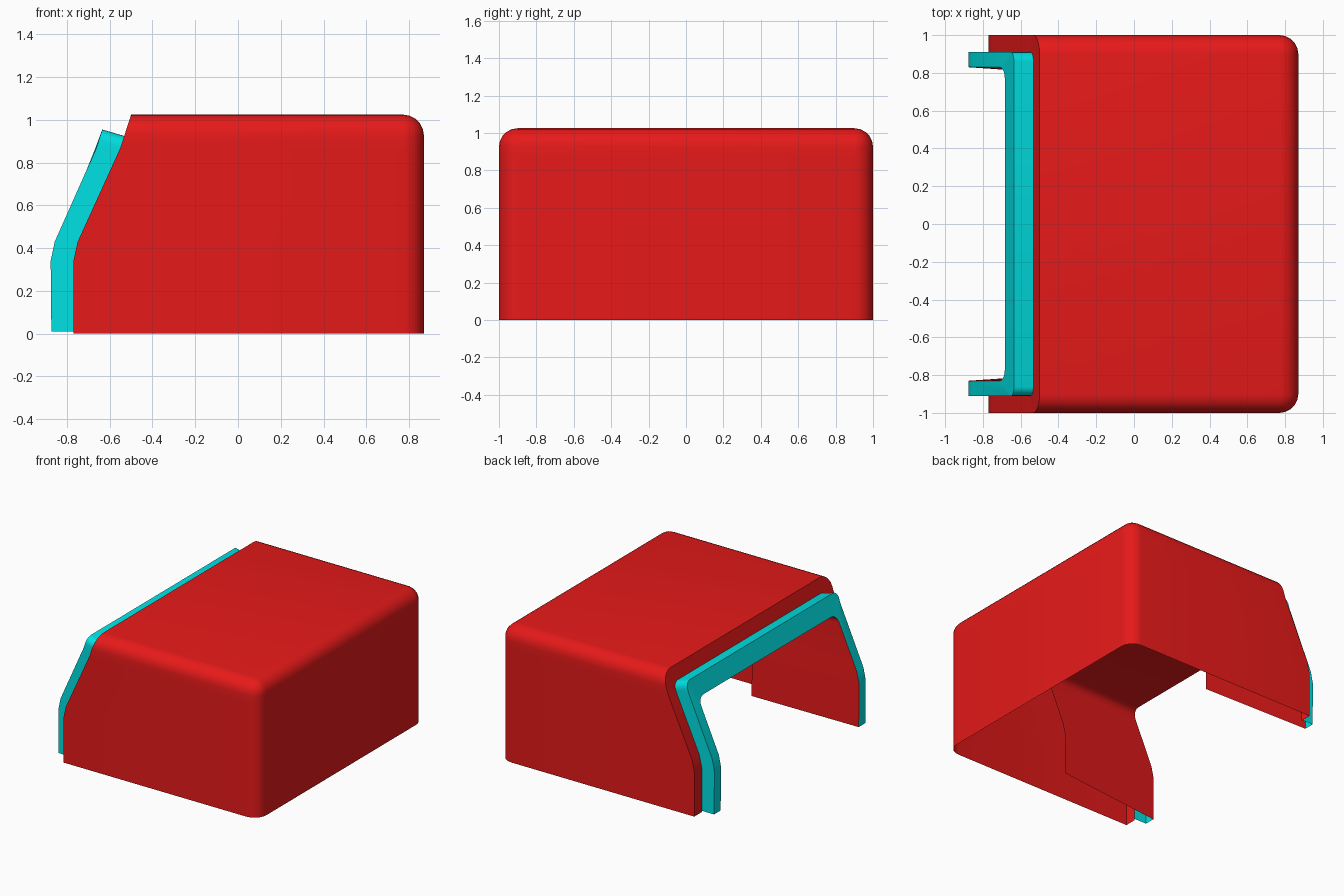
import bpy, bmesh
from math import sin, cos, pi

if "Cube" in bpy.data.objects:
    bpy.data.objects.remove(bpy.data.objects["Cube"])

# Sloped front profile of the hood: (z, x)
PROFILE = [(0, -0.77), (0.34, -0.77), (0.43, -0.75), (0.87, -0.55), (1.025, -0.50)]
STEPS = 5


def front_x(z):
    for (z0, x0), (z1, x1) in zip(PROFILE, PROFILE[1:]):
        if z <= z1:
            break
    return x0 + (x1 - x0) * (z - z0) / (z1 - z0)


def arch(half_width, top, radius, x_of_z, base=0.0):
    """Round-cornered upside-down U in the yz plane, bent along x by x_of_z."""
    half = [(half_width, min(z, top - radius)) for z in (base, 0.34, 0.43, 0.87)]
    for i in range(STEPS + 1):
        a = i / STEPS * pi / 2
        half.append((half_width - radius * (1 - cos(a)), top - radius * (1 - sin(a))))
    pts = half + [(-y, z) for y, z in reversed(half)]
    return [(x_of_z(z), y, z) for y, z in pts]


def loft(name, loops, material, cap=False):
    bm = bmesh.new()
    rows = [[bm.verts.new(p) for p in loop] for loop in loops]
    for a, b in zip(rows, rows[1:]):
        for i in range(len(a) - 1):
            bm.faces.new((a[i], a[i + 1], b[i + 1], b[i]))
    if cap:
        bm.faces.new(rows[-1])
    bmesh.ops.remove_doubles(bm, verts=bm.verts, dist=0.0005)
    bmesh.ops.recalc_face_normals(bm, faces=bm.faces)
    mesh = bpy.data.meshes.new(name)
    bm.to_mesh(mesh)
    bm.free()
    mesh.materials.append(material)
    obj = bpy.data.objects.new(name, mesh)
    bpy.context.collection.objects.link(obj)
    bpy.ops.object.select_all(action='DESELECT')
    obj.select_set(True)
    bpy.context.view_layer.objects.active = obj
    bpy.ops.object.shade_smooth_by_angle(angle=pi / 6)
    return obj


def paint(name, rgb):
    mat = bpy.data.materials.new(name)
    mat.diffuse_color = (*rgb, 1)
    mat.use_nodes = True
    mat.node_tree.nodes["Principled BSDF"].inputs["Base Color"].default_value = mat.diffuse_color
    return mat


red = paint("red", (0.8, 0.01, 0.01))
cyan = paint("cyan", (0.0, 0.75, 0.77))


def frame_x(z):
    return front_x(z) - 0.103 - 0.01 * z


# Outer hood: front lip, straight sides, rounded back with a flat end wall
R = 0.1
hood = [arch(0.91, 0.925, 0.05, front_x), arch(1, 1.025, R, front_x),
        arch(1, 1.025, R, lambda z: 0.87 - R)]
for i in range(1, STEPS + 1):
    a = i / STEPS * pi / 2
    d = R * (1 - cos(a))
    hood.append(arch(1 - d, 1.025 - d, R - d, lambda z: 0.87 - R + R * sin(a)))
loft("hood_shell", hood, red, cap=True)

# Raised trim frame around the opening
opening = arch(0.83, 0.82, 0.06, frame_x, 0.01)
loft("opening_trim", [arch(0.91, 0.925, 0.05, front_x, 0.01),
                      arch(0.91, 0.955, 0.05, frame_x, 0.01), opening], cyan)

# Inner tunnel lining, tapering slightly as it runs back
loft("inner_lining", [opening, arch(0.77, 0.79, 0.06, lambda z: frame_x(z) + 0.86, 0.04)], red)
